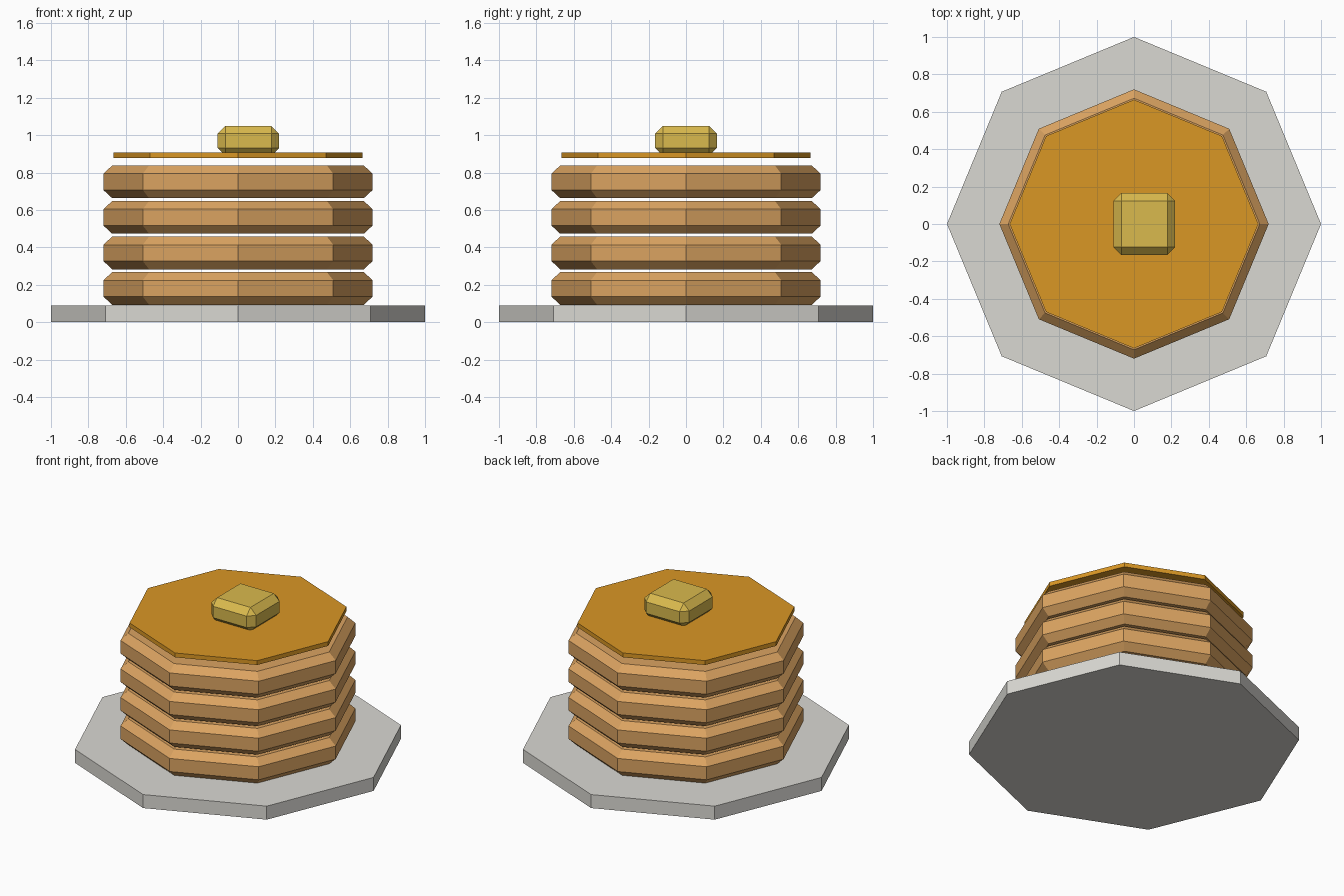
import bpy
import bmesh
from mathutils import Matrix

cube = bpy.data.objects.get("Cube")
if cube:
    bpy.data.objects.remove(cube, do_unlink=True)


def material(name, rgb):
    mat = bpy.data.materials.new(name)
    mat.use_nodes = True
    mat.diffuse_color = (*rgb, 1)
    mat.node_tree.nodes["Principled BSDF"].inputs["Base Color"].default_value = (*rgb, 1)
    return mat


def add_object(name, bm, mat):
    mesh = bpy.data.meshes.new(name)
    bmesh.ops.recalc_face_normals(bm, faces=bm.faces)
    bm.to_mesh(mesh)
    bm.free()
    mesh.materials.append(mat)
    obj = bpy.data.objects.new(name, mesh)
    bpy.context.collection.objects.link(obj)
    return obj


def octagon_disc(name, radius, bottom, height, mat, chamfer=0):
    """Eight-sided disc with corners on the axes and optional chamfered rims."""
    bm = bmesh.new()
    bmesh.ops.create_cone(bm, cap_ends=True, segments=8, radius1=radius,
                          radius2=radius, depth=height,
                          matrix=Matrix.Translation((0, 0, bottom + height / 2)))
    if chamfer:
        rims = [e for e in bm.edges if abs(e.verts[0].co.z - e.verts[1].co.z) < 1e-4]
        bmesh.ops.bevel(bm, geom=rims, offset=chamfer, segments=1, affect='EDGES')
    return add_object(name, bm, mat)


plate_grey = material("plate_grey", (0.70, 0.69, 0.65))
pancake_brown = material("pancake_brown", (0.71, 0.37, 0.12))
syrup_amber = material("syrup_amber", (0.70, 0.31, 0.018))
butter_yellow = material("butter_yellow", (0.70, 0.49, 0.075))

# Plate
octagon_disc("plate", 1, 0, 0.09, plate_grey)

# Stack of pancakes
for i in range(4):
    octagon_disc(f"pancake_{i + 1}", 0.72, 0.093 + 0.19 * i, 0.175, pancake_brown, 0.044)

# Syrup layer
octagon_disc("syrup", 0.665, 0.877, 0.029, syrup_amber)

# Butter pat, slightly sunk into the syrup
bm = bmesh.new()
bmesh.ops.create_cube(bm, size=1)
bmesh.ops.scale(bm, vec=(0.33, 0.33, 0.16), verts=bm.verts)
bmesh.ops.translate(bm, vec=(0.055, 0, 0.97), verts=bm.verts)
bmesh.ops.bevel(bm, geom=bm.edges[:], offset=0.042, segments=1, affect='EDGES')
add_object("butter", bm, butter_yellow)
